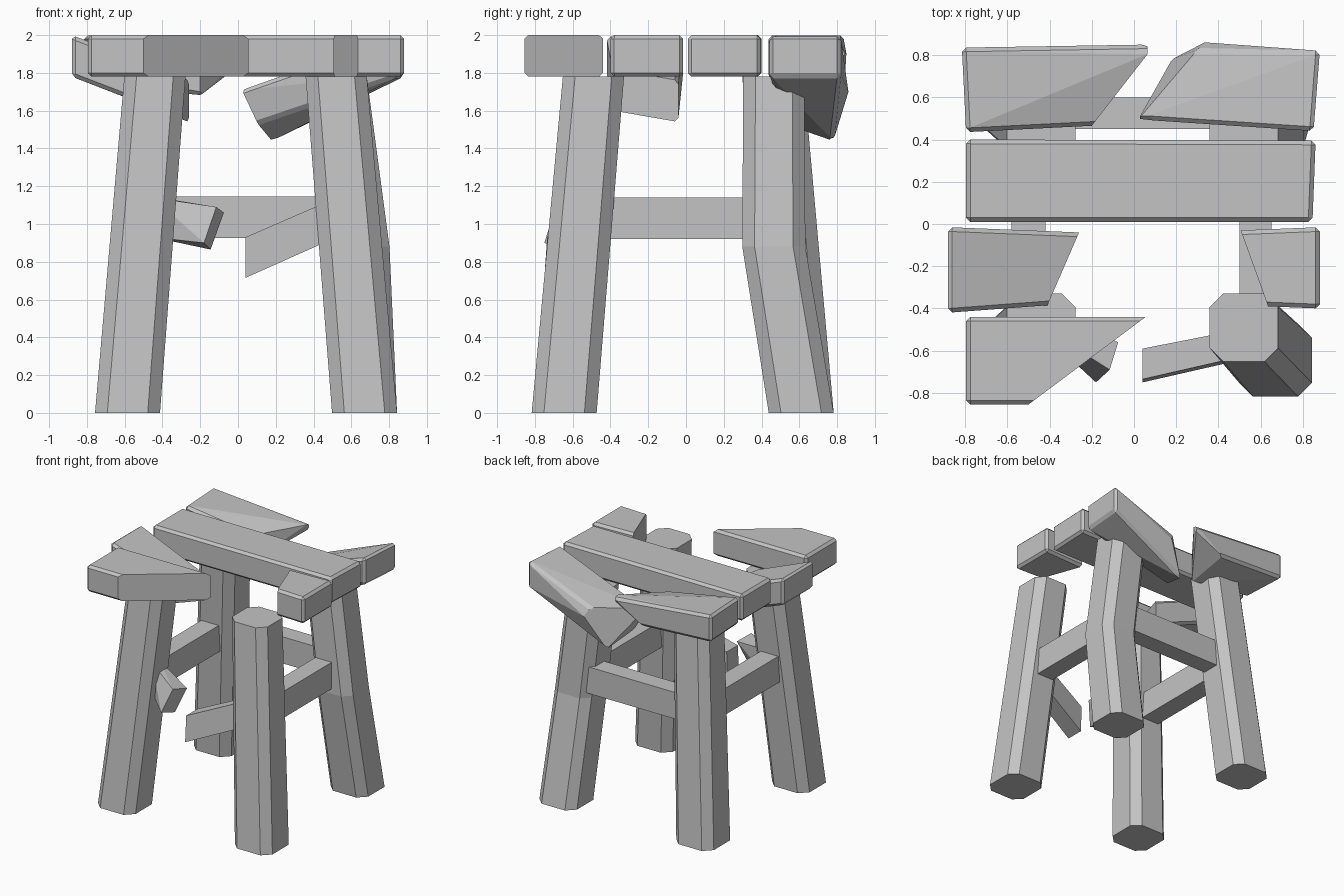
import bpy, bmesh, math

cube = bpy.data.objects.get("Cube")
if cube:
    bpy.data.objects.remove(cube)

stone = bpy.data.materials.new("plain_grey")
stone.use_nodes = True
GREY = (0.55, 0.55, 0.55, 1)
stone.diffuse_color = GREY
stone.node_tree.nodes["Principled BSDF"].inputs["Base Color"].default_value = GREY


def finish(name, bm):
    bmesh.ops.recalc_face_normals(bm, faces=bm.faces)
    mesh = bpy.data.meshes.new(name)
    bm.to_mesh(mesh)
    bm.free()
    mesh.materials.append(stone)
    obj = bpy.data.objects.new(name, mesh)
    bpy.context.collection.objects.link(obj)
    return obj


def leg(name, stations):
    """Chamfered square post lofted through (x, y, z, half width)."""
    bm = bmesh.new()
    rings = []
    for x, y, z, h in stations:
        c = h - 0.065
        outline = [(h, -c), (h, c), (c, h), (-c, h), (-h, c), (-h, -c), (-c, -h), (c, -h)]
        rings.append([bm.verts.new((x + u, y + v, z)) for u, v in outline])
    for a, b in zip(rings, rings[1:]):
        for i in range(8):
            j = (i + 1) % 8
            bm.faces.new((a[i], a[j], b[j], b[i]))
    bm.faces.new(rings[0])
    bm.faces.new(rings[-1])
    return finish(name, bm)


def block(name, points, bevel=0.0):
    """Convex block around points; its unbroken outer edges are bevelled."""
    bm = bmesh.new()
    for p in points:
        bm.verts.new(p)
    bmesh.ops.convex_hull(bm, input=bm.verts)
    loose = [v for v in bm.verts if not v.link_faces]
    bmesh.ops.delete(bm, geom=loose, context='VERTS')
    bmesh.ops.dissolve_limit(bm, angle_limit=math.radians(3), verts=bm.verts, edges=bm.edges)
    bmesh.ops.recalc_face_normals(bm, faces=bm.faces)
    if bevel:
        edges = [e for e in bm.edges if any(abs(v.co.x) > 0.75 for v in e.verts)
                 and e.calc_face_angle(0) > math.radians(35)]
        bmesh.ops.bevel(bm, geom=edges, offset=bevel, segments=1, affect='EDGES',
                        profile=0.5, clamp_overlap=True)
    return finish(name, bm)


def box(name, x0, x1, y0, y1, z0, z1):
    return block(name, [(x, y, z) for x in (x0, x1) for y in (y0, y1) for z in (z0, z1)])


def slat(name, corners):
    """Seat board from plan corners (x, y, drop below seat level)."""
    return block(name, [(x, y, z - drop) for x, y, drop in corners for z in (1.78, 2.0)], 0.02)


# Splayed legs, one of them bent
leg("front_right_leg", [(-0.585, -0.645, 0, 0.172), (-0.44, -0.49, 1.78, 0.162)])
leg("back_right_leg", [(-0.585, 0.61, 0, 0.172), (-0.44, 0.46, 1.78, 0.162)])
leg("front_left_leg", [(0.67, -0.645, 0, 0.172), (0.52, -0.49, 1.78, 0.162)])
leg("back_left_leg", [(0.67, 0.61, 0, 0.172), (0.635, 0.465, 0.88, 0.167),
                      (0.52, 0.465, 1.78, 0.162)])

# Intact stretchers
box("back_stretcher", -0.5, 0.55, 0.45, 0.6, 0.925, 1.145)
box("right_stretcher", -0.58, -0.42, -0.5, 0.45, 0.92, 1.14)
box("left_stretcher", 0.5, 0.65, -0.5, 0.45, 0.92, 1.14)

# Front stretcher, snapped into two sagging halves
block("front_stretcher_right_half", [
    (-0.45, -0.5, 0.93), (-0.45, -0.48, 1.14), (-0.42, -0.42, 1.14), (-0.42, -0.42, 0.93),
    (-0.18, -0.75, 0.9), (-0.115, -0.69, 1.09), (-0.075, -0.56, 1.06), (-0.145, -0.62, 0.865)])
block("front_stretcher_left_half", [
    (0.04, -0.59, 0.93), (0.04, -0.735, 0.93), (0.04, -0.6, 0.715), (0.04, -0.75, 0.715),
    (0.5, -0.5, 1.13), (0.5, -0.63, 1.13), (0.5, -0.5, 0.92), (0.5, -0.645, 0.92)])

# Whole seat board
slat("middle_board", [(-0.795, 0.01, 0), (-0.795, 0.4, 0), (0.86, 0.395, 0), (0.845, 0.01, 0)])

# Broken seat boards
slat("front_right_board", [(-0.795, -0.44, 0), (0.055, -0.44, 0), (-0.5, -0.855, 0),
                           (-0.795, -0.855, 0)])
slat("second_right_board", [(-0.88, -0.015, 0), (-0.26, -0.04, 0.24), (-0.41, -0.385, 0.18),
                            (-0.88, -0.42, 0)])
slat("second_left_board", [(0.505, -0.03, 0), (0.88, -0.015, 0), (0.88, -0.4, 0),
                           (0.635, -0.39, 0)])
block("back_right_board", [
    (-0.815, 0.835, 2), (-0.815, 0.835, 1.78), (-0.795, 0.435, 2), (-0.795, 0.435, 1.78),
    (-0.2, 0.465, 1.9), (-0.2, 0.465, 1.68), (0.065, 0.805, 1.93), (0.065, 0.85, 1.92),
    (0.06, 0.83, 1.88), (-0.2, 0.84, 1.75)], 0.02)
block("back_left_board", [
    (0.88, 0.82, 2), (0.88, 0.82, 1.78), (0.85, 0.44, 2), (0.85, 0.44, 1.78),
    (0.02, 0.495, 1.71), (0.105, 0.52, 1.53), (0.18, 0.78, 1.44),
    (0.335, 0.86, 1.7), (0.3, 0.825, 1.77)], 0.02)
